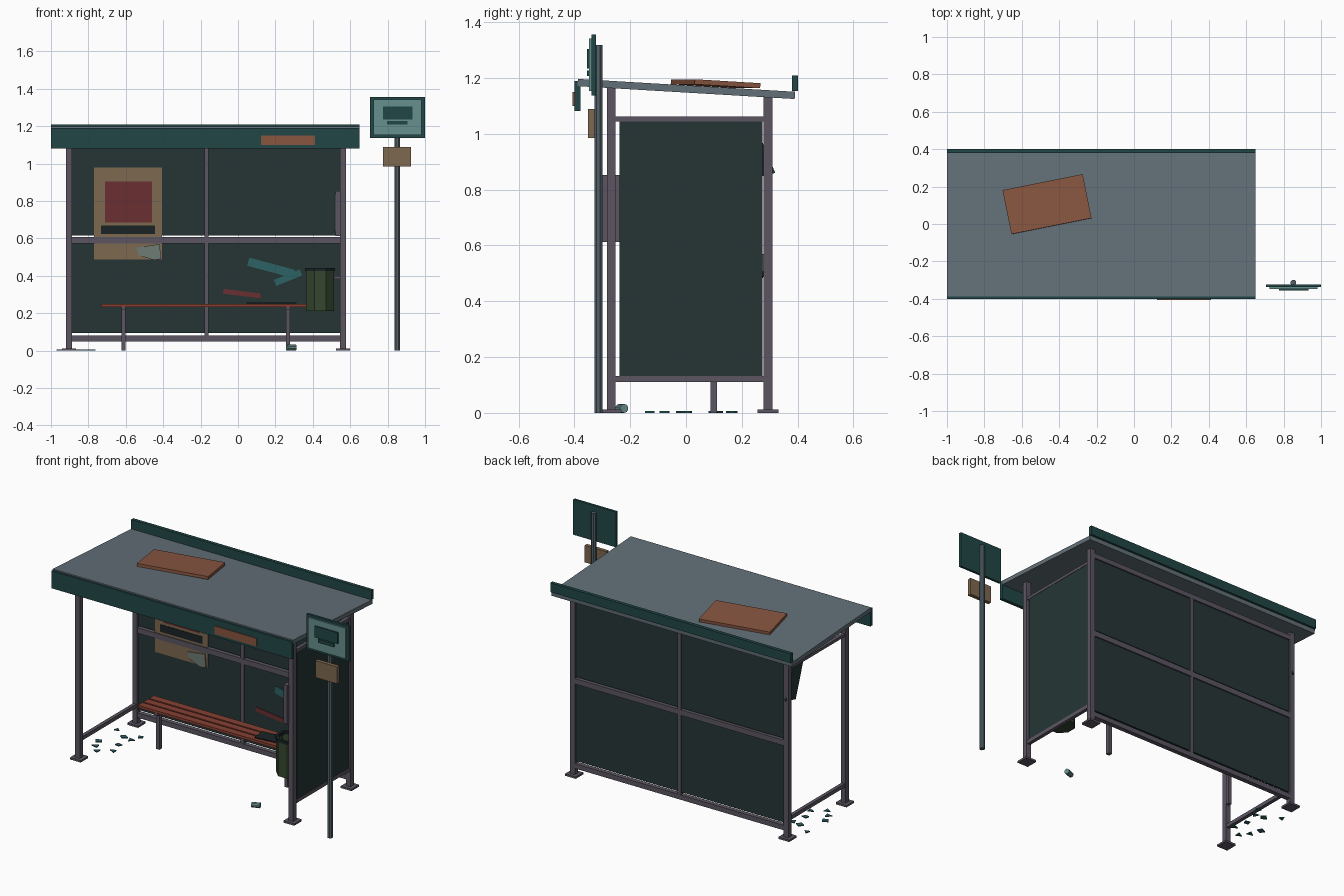
import bpy, bmesh, math, random
from mathutils import Matrix, Vector

if "Cube" in bpy.data.objects:
    bpy.data.objects.remove(bpy.data.objects["Cube"])

random.seed(4)


def mat(name, r, g, b):
    m = bpy.data.materials.new(name)
    m.diffuse_color = [(c / 255) ** 2.2 for c in (r, g, b)] + [1]
    m.use_nodes = True
    m.node_tree.nodes["Principled BSDF"].inputs["Base Color"].default_value = m.diffuse_color
    return m


STEEL = mat("steel", 92, 86, 98)
GLASS = mat("dark_glass", 42, 56, 56)
ROOF = mat("roof_grey", 98, 111, 119)
TRIM = mat("dark_teal", 38, 72, 72)
RUST = mat("rust", 135, 86, 66)
RED = mat("faded_red", 105, 50, 54)
WOOD = mat("bench_red", 132, 66, 54)
PAPER = mat("old_paper", 125, 104, 80)
TORN = mat("torn_paper", 108, 120, 114)
DARK = mat("ink", 32, 40, 42)
TEAL = mat("teal_paint", 48, 98, 100)
PALE = mat("pale_teal", 102, 142, 140)
OLIVE = mat("olive", 56, 72, 50)
POLE = mat("pole", 84, 98, 104)


def finish(name, bm, m, loc=(0, 0, 0), rot=(0, 0, 0)):
    bmesh.ops.recalc_face_normals(bm, faces=bm.faces)
    me = bpy.data.meshes.new(name)
    bm.to_mesh(me)
    bm.free()
    me.materials.append(m)
    ob = bpy.data.objects.new(name, me)
    ob.location, ob.rotation_euler = loc, rot
    bpy.context.collection.objects.link(ob)
    return ob


def block(name, size, loc, m, rot=(0, 0, 0)):
    bm = bmesh.new()
    bmesh.ops.create_cube(bm, size=1)
    bmesh.ops.scale(bm, vec=size, verts=bm.verts)
    return finish(name, bm, m, loc, rot)


def box(name, x, y, z, m):
    """Box from its (low, high) limits on each axis."""
    return block(name, [b - a for a, b in (x, y, z)], [(a + b) / 2 for a, b in (x, y, z)], m)


def plate(name, pts, depth, m):
    """Flat polygon given in 3D, extruded along depth."""
    bm = bmesh.new()
    f = bm.faces.new([bm.verts.new(p) for p in pts])
    r = bmesh.ops.extrude_face_region(bm, geom=[f])
    bmesh.ops.translate(bm, vec=depth, verts=[v for v in r["geom"] if isinstance(v, bmesh.types.BMVert)])
    return finish(name, bm, m)


def cyl(name, r1, r2, h, n, loc, m, rot=(0, 0, 0)):
    bm = bmesh.new()
    bmesh.ops.create_cone(bm, cap_ends=True, segments=n, radius1=r1, radius2=r2, depth=h,
                          matrix=Matrix.Rotation(math.pi / n, 4, 'Z'))
    return finish(name, bm, m, loc, rot)


# Sloping roof, trims and patches
SLOPE = -math.atan2(0.046, 0.779)


def roof_z(y):
    return 1.174 + math.tan(SLOPE) * y


block("roof_slab", (1.65, 0.78, 0.026), (-0.175, 0.001, 1.161), ROOF, (SLOPE, 0, 0))
box("front_fascia", (-1, 0.65), (-0.4, -0.378), (1.082, 1.19), TRIM)
box("rear_fascia", (-1, 0.65), (0.38, 0.402), (1.153, 1.21), TRIM)
box("fascia_rust_patch", (0.123, 0.412), (-0.406, -0.399), (1.1, 1.15), RUST)
block("roof_rust_patch", (0.437, 0.24, 0.018), (-0.465, 0.106, roof_z(0.106) + 0.012), RUST,
      (SLOPE, 0, math.radians(11.3)))

# Four posts with foot plates
XL, XR, YF, YB = -0.903, 0.562, -0.268, 0.294
for sx, x in (("left", XL), ("right", XR)):
    for sy, y in (("front", YF), ("rear", YB)):
        box(f"{sy}_{sx}_post", (x - 0.016, x + 0.016), (y - 0.016, y + 0.016), (0, roof_z(y) - 0.022), STEEL)
        box(f"{sy}_{sx}_foot", (x - 0.037, x + 0.037), (y - 0.037, y + 0.037), (0, 0.012), STEEL)
    # Side rails
    for label, z0, z1 in (("lower", 0.11, 0.133), ("upper", 1.045, 1.062)):
        box(f"{sx}_{label}_rail", (x - 0.011, x + 0.011), (YF, YB), (z0, z1), STEEL)

# Rear wall frame and panels
for label, z0, z1 in (("bottom", 0.05, 0.08), ("middle", 0.574, 0.608), ("top", 1.08, 1.11)):
    box(f"rear_{label}_rail", (XL, XR), (0.28, 0.308), (z0, z1), STEEL)
box("rear_mullion", (-0.18, -0.157), (0.281, 0.307), (0.06, 1.1), STEEL)
for label, z0, z1 in (("lower", 0.094, 0.576), ("upper", 0.616, 1.082)):
    for sx, x0, x1 in (("left", -0.889, -0.178), ("right", -0.159, 0.548)):
        box(f"rear_{label}_{sx}_panel", (x0, x1), (0.29, 0.3), (z0, z1), GLASS)

# Right wall panel and the broken remnant on the left
box("right_panel", (0.555, 0.571), (-0.238, 0.274), (0.122, 1.05), GLASS)
plate("broken_panel_remnant", [(-0.907, 0.14, 1.06), (-0.907, 0.24, 1.05), (-0.907, 0.32, 0.86),
                               (-0.907, 0.22, 0.835)], (0.008, 0, 0), GLASS)

# Poster on the rear wall
box("poster", (-0.77, -0.407), (0.286, 0.29), (0.487, 0.98), PAPER)
box("poster_picture", (-0.711, -0.46), (0.283, 0.287), (0.684, 0.904), RED)
box("poster_caption", (-0.733, -0.443), (0.283, 0.287), (0.623, 0.668), DARK)
plate("poster_torn_corner", [(-0.545, 0.28, 0.55), (-0.42, 0.274, 0.57), (-0.41, 0.27, 0.49),
                             (-0.45, 0.27, 0.484), (-0.53, 0.28, 0.51)], (0, 0.006, 0), TORN)

# Paint strokes on the rear wall
for name, x, z, length, h, a, m in (("teal_stroke_long", 0.176, 0.443, 0.25, 0.045, 15, TEAL),
                                    ("teal_stroke_short", 0.267, 0.39, 0.15, 0.035, -22, TEAL),
                                    ("red_stroke", 0.021, 0.305, 0.2, 0.026, 7, RED)):
    block(name, (length, 0.005, h), (x, 0.287, z), m, (0, math.radians(a), 0))

# Bench
for i in range(3):
    y = 0.065 + i * 0.056
    box(f"bench_slat_{i + 1}", (-0.733, 0.39), (y, y + 0.046), (0.234, 0.25), WOOD)
for side, x in (("left", -0.612), ("right", 0.267)):
    box(f"bench_{side}_leg", (x - 0.011, x + 0.011), (0.088, 0.112), (0, 0.236), STEEL)
    box(f"bench_{side}_bearer", (x - 0.011, x + 0.011), (0.068, 0.22), (0.216, 0.235), STEEL)
block("bench_litter", (0.26, 0.09, 0.006), (0.18, 0.14, 0.254), DARK, (0, 0, 0.1))

# Litter bin, open at the top, bracketed to the right wall
BX, BY = 0.439, -0.115


def bin_part(name, r, z0, z1, depth, inset, m):
    ob = cyl(name, r, r, z1 - z0, 8, (BX, BY, (z0 + z1) / 2), m)
    bm = bmesh.new()
    bm.from_mesh(ob.data)
    bm.faces.ensure_lookup_table()
    top = max(bm.faces, key=lambda f: f.calc_center_median().z)
    bmesh.ops.inset_region(bm, faces=[top], thickness=inset)
    bmesh.ops.translate(bm, vec=(0, 0, -depth), verts=top.verts)
    bm.to_mesh(ob.data)
    bm.free()


bin_part("bin_body", 0.081, 0.213, 0.43, 0.19, 0.008, OLIVE)
bm = bmesh.new()
rings = [[bm.verts.new((r * math.cos((k + .5) * math.pi / 4), r * math.sin((k + .5) * math.pi / 4), z))
          for k in range(8)] for r, z in ((0.087, 0.425), (0.087, 0.442), (0.068, 0.442), (0.068, 0.425))]
for i in range(4):
    for k in range(8):
        a, b = rings[i], rings[(i + 1) % 4]
        bm.faces.new((a[k], a[(k + 1) % 8], b[(k + 1) % 8], b[k]))
finish("bin_rim", bm, DARK, (BX, BY, 0))
box("bin_bracket", (0.51, 0.557), (BY - 0.02, BY + 0.02), (0.382, 0.4), STEEL)

# Timetable case by the right front post
box("timetable_case", (0.522, 0.548), (-0.3, -0.13), (0.613, 0.853), STEEL)
box("timetable_sheet", (0.517, 0.523), (-0.285, -0.145), (0.635, 0.838), TORN)

# Stop sign
cyl("sign_pole", 0.016, 0.016, 1.319, 8, (0.852, -0.314, 0.6595), POLE)
box("sign_plate", (0.706, 1.0), (-0.338, -0.323), (1.138, 1.357), TRIM)
box("sign_face", (0.724, 0.982), (-0.347, -0.337), (1.153, 1.342), PALE)
box("sign_symbol", (0.775, 0.932), (-0.355, -0.346), (1.235, 1.305), TRIM)
box("sign_symbol_base", (0.797, 0.906), (-0.355, -0.346), (1.208, 1.228), TRIM)
box("route_plate", (0.776, 0.925), (-0.351, -0.328), (0.985, 1.09), PAPER)

# Drinks can on the ground
cyl("drinks_can", 0.016, 0.016, 0.05, 10, (0.285, -0.23, 0.016), PALE, (0, math.pi / 2, 0.35))

# Glass fragments on the ground
for i, (x, y) in enumerate(((-0.944, 0.165), (-0.804, 0.1), (-0.88, -0.13), (-0.945, -0.016), (-0.8, -0.076),
                            (-0.824, 0.005), (-0.86, 0.11), (-0.92, -0.08), (-0.78, 0.16))):
    n = random.choice((3, 4, 4))
    a0 = random.uniform(0, 6)
    pts = []
    for k in range(n):
        a, r = a0 + k * 2 * math.pi / n, random.uniform(0.016, 0.028)
        pts.append((x + r * math.cos(a), y + r * math.sin(a) * 0.8, 0))
    plate(f"glass_fragment_{i + 1}", pts, (0, 0, 0.006), TEAL)
